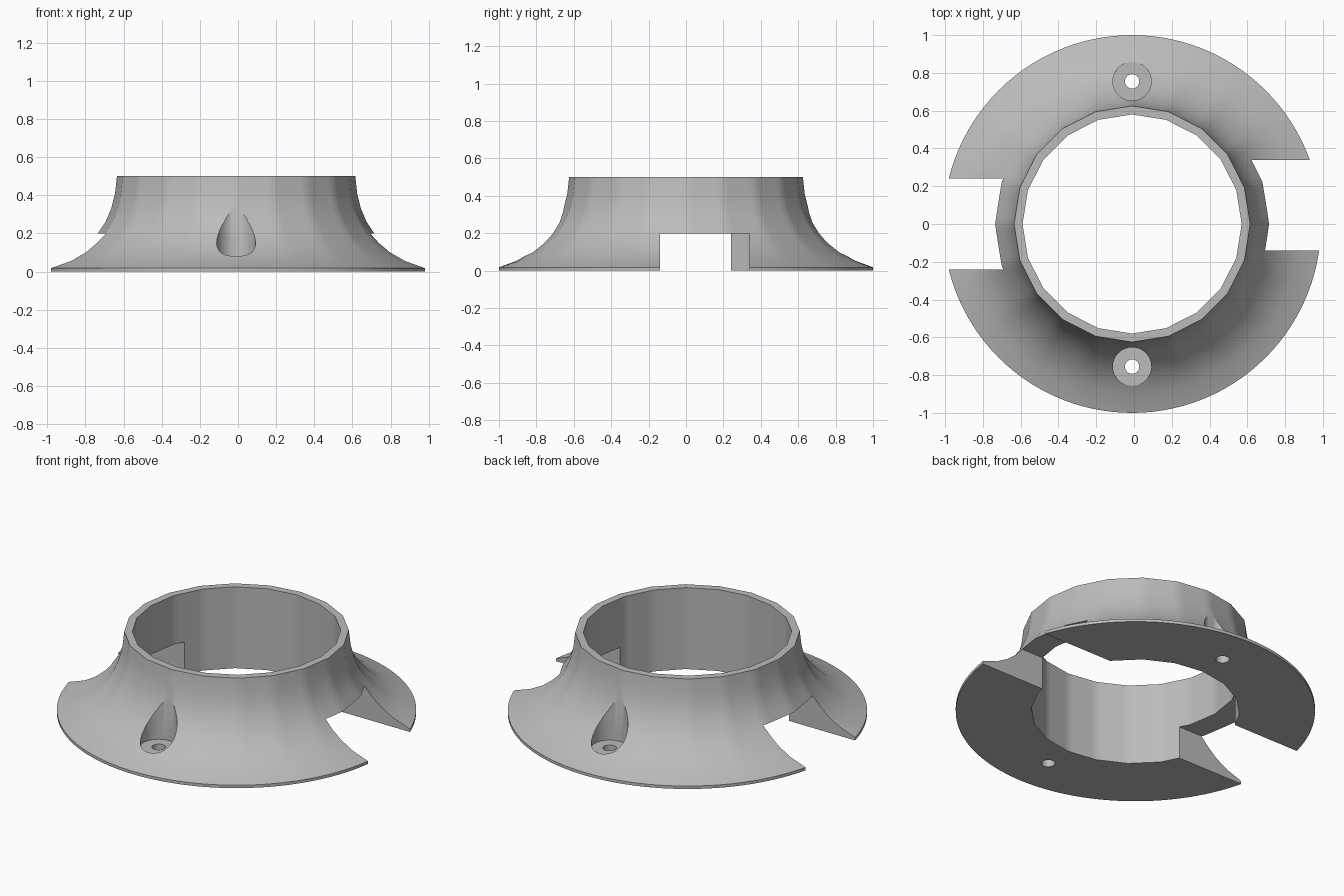
import bpy, bmesh, math

cube = bpy.data.objects.get("Cube")
if cube:
    bpy.data.objects.remove(cube)

CENTRE_X = -0.01
SIDES = 20
SEGMENTS = SIDES * 6

grey = bpy.data.materials.new("plain grey")
grey.use_nodes = True
grey.diffuse_color = (0.5, 0.5, 0.5, 1)
grey.node_tree.nodes["Principled BSDF"].inputs["Base Color"].default_value = (0.5, 0.5, 0.5, 1)


def make_object(name, bm):
    bmesh.ops.recalc_face_normals(bm, faces=bm.faces)
    mesh = bpy.data.meshes.new(name)
    bm.to_mesh(mesh)
    bm.free()
    mesh.materials.append(grey)
    obj = bpy.data.objects.new(name, mesh)
    bpy.context.collection.objects.link(obj)
    return obj


def ring_point(radius, angle, roundness):
    """Point on a polygon that blends into a full circle."""
    half = math.pi / SIDES
    flat = math.cos(half) / math.cos(angle % (2 * half) - half)
    r = radius * (flat + (1 - flat) * roundness)
    return CENTRE_X + r * math.cos(angle), r * math.sin(angle)


# Flared collar: closed profile of (radius, height, roundness)
profile = [(0.58, 0, 0), (0.58, 0.5, 0), (0.625, 0.5, 0), (0.635, 0.41, 0),
           (0.655, 0.33, 0), (0.685, 0.26, 0), (0.725, 0.2, 0.1),
           (0.768, 0.15, 0.3), (0.825, 0.1, 0.5), (0.9, 0.055, 0.8),
           (1, 0.018, 1), (1, 0, 1)]
bm = bmesh.new()
rings = []
for radius, z, roundness in profile:
    ring = []
    for i in range(SEGMENTS):
        x, y = ring_point(radius, 2 * math.pi * i / SEGMENTS, roundness)
        ring.append(bm.verts.new((x, y, z)))
    rings.append(ring)
for k, a in enumerate(rings):
    b = rings[(k + 1) % len(rings)]
    for i in range(SEGMENTS):
        j = (i + 1) % SEGMENTS
        bm.faces.new((a[i], a[j], b[j], b[i]))
collar = make_object("flared_collar", bm)


def box(name, low, high):
    bm = bmesh.new()
    bmesh.ops.create_cube(bm, size=1)
    for v in bm.verts:
        v.co = [(lo + hi) / 2 + c * (hi - lo) for c, lo, hi in zip(v.co, low, high)]
    return make_object(name, bm)


def cylinder(name, radius, y, bottom, top):
    bm = bmesh.new()
    bmesh.ops.create_cone(bm, cap_ends=True, segments=32, radius1=radius,
                          radius2=radius, depth=top - bottom)
    bmesh.ops.translate(bm, verts=bm.verts, vec=(CENTRE_X, y, (top + bottom) / 2))
    return make_object(name, bm)


# Side notches, then a screw hole and its recess on front and back
cutters = [box("left_notch_cutter", (0.2, -0.14, -0.2), (1.3, 0.34, 0.2)),
           box("right_notch_cutter", (-1.3, -0.24, -0.2), (-0.2, 0.24, 0.2))]
for side, y in (("front", -0.755), ("back", 0.755)):
    cutters.append(cylinder(side + "_recess_cutter", 0.102, y, 0.075, 0.8))
    cutters.append(cylinder(side + "_screw_hole_cutter", 0.038, y, -0.2, 0.6))

bpy.ops.object.select_all(action='DESELECT')
bpy.context.view_layer.objects.active = collar
collar.select_set(True)
for cutter in cutters:
    cutter.hide_render = True
    mod = collar.modifiers.new(cutter.name, 'BOOLEAN')
    mod.operation = 'DIFFERENCE'
    mod.solver = 'EXACT'
    mod.object = cutter
    bpy.ops.object.modifier_apply(modifier=mod.name)
for cutter in cutters:
    bpy.data.objects.remove(cutter)

bpy.ops.object.shade_smooth_by_angle(angle=math.radians(30))
